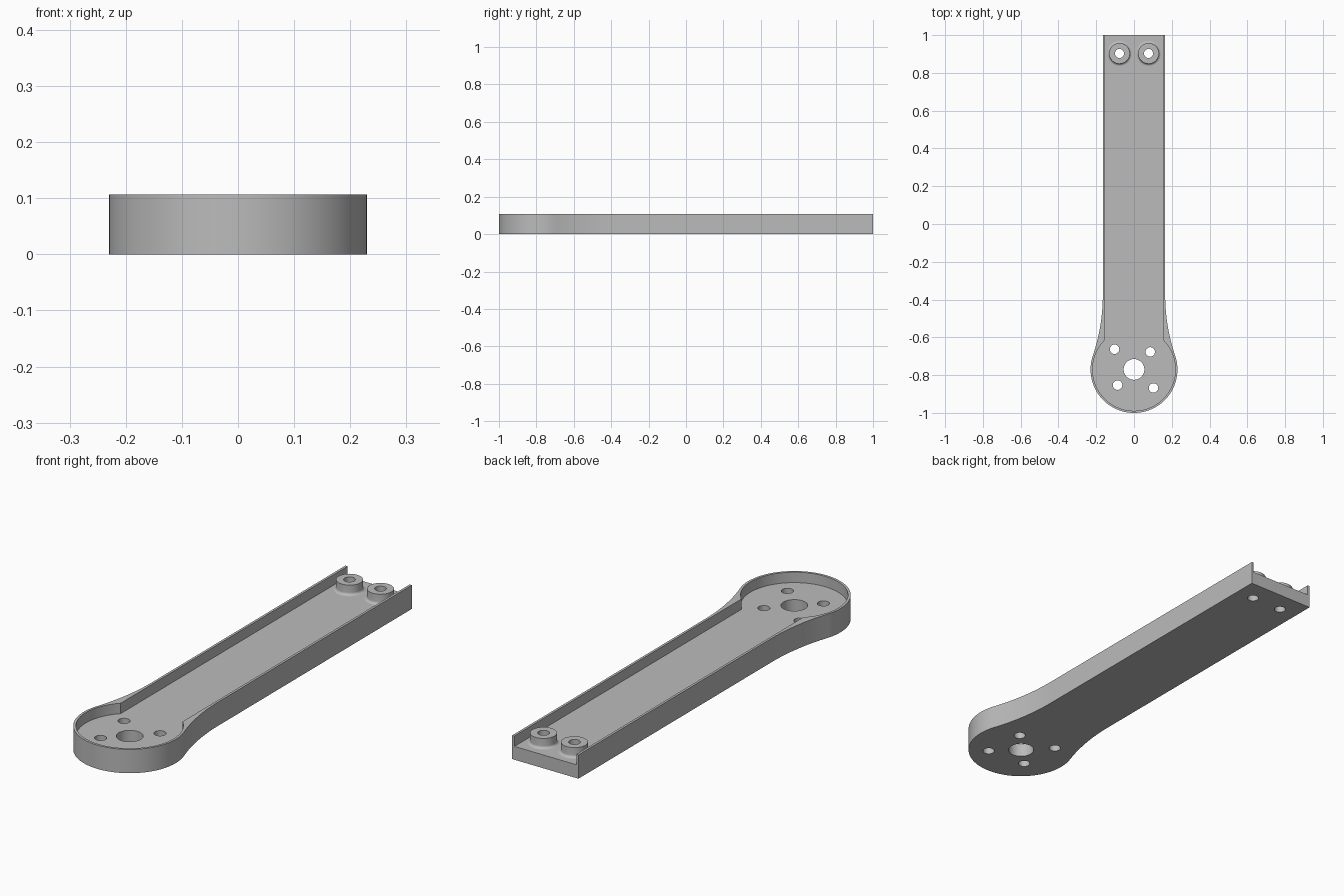
import bpy, bmesh, math

if "Cube" in bpy.data.objects:
    bpy.data.objects.remove(bpy.data.objects["Cube"], do_unlink=True)

HEIGHT, FLOOR = 0.107, 0.06
HUB_Y, HUB_R = -0.77, 0.23
HALF_W, WALL, FLARE_R = 0.165, 0.011, 1.0
BOSS_X, BOSS_Y, BOSS_HOLE = 0.077, 0.903, 0.024

grey = bpy.data.materials.new("plain grey")
grey.use_nodes = True
grey.diffuse_color = (0.5, 0.5, 0.5, 1)
grey.node_tree.nodes["Principled BSDF"].inputs["Base Color"].default_value = (0.5, 0.5, 0.5, 1)


def arc(cx, cy, r, start, end, steps):
    angles = [start + (end - start) * i / steps for i in range(steps + 1)]
    return [(cx + r * math.cos(a), cy + r * math.sin(a)) for a in angles]


def prism(bm, outline, z0, z1):
    face = bm.faces.new([bm.verts.new((x, y, z0)) for x, y in outline])
    top = bmesh.ops.extrude_face_region(bm, geom=[face])["geom"]
    verts = [v for v in top if isinstance(v, bmesh.types.BMVert)]
    bmesh.ops.translate(bm, verts=verts, vec=(0, 0, z1 - z0))


def finish(name, bm):
    bmesh.ops.recalc_face_normals(bm, faces=bm.faces)
    mesh = bpy.data.meshes.new(name)
    bm.to_mesh(mesh)
    bm.free()
    mesh.materials.append(grey)
    obj = bpy.data.objects.new(name, mesh)
    bpy.context.collection.objects.link(obj)
    return obj


def mirrored(half):
    # half runs from the front centre to the back right corner
    return half + [(-x, y) for x, y in reversed(half) if abs(x) > 1e-5]


# Arm body: round hub flowing through a tangent flare into a straight bar
dy = math.sqrt((FLARE_R + HUB_R) ** 2 - (HALF_W + FLARE_R) ** 2)
tangent = math.atan2(dy, HALF_W + FLARE_R)
half = arc(0, HUB_Y, HUB_R, -math.pi / 2, tangent, 40)
half += arc(HALF_W + FLARE_R, HUB_Y + dy, FLARE_R, math.pi + tangent, math.pi, 16)[1:]
half.append((HALF_W, 1.0))
bm = bmesh.new()
prism(bm, mirrored(half), 0, HEIGHT)
body = finish("arm_body", bm)

# Pocket: round recess joined to a channel open at the back
inner_r, inner_w = HUB_R - WALL, HALF_W - WALL
pocket_half = arc(0, HUB_Y, inner_r, -math.pi / 2, math.acos(inner_w / inner_r), 40)
pocket_half.append((inner_w, 1.1))
bm = bmesh.new()
prism(bm, mirrored(pocket_half), FLOOR, HEIGHT + 0.1)
pocket = finish("pocket_cutter", bm)

# Through holes: shaft, four motor screws, two boss screws
holes = [(0, HUB_Y, 0.055), (-0.103, -0.663, 0.025), (0.086, -0.677, 0.025),
         (-0.087, -0.853, 0.025), (0.103, -0.868, 0.025),
         (-BOSS_X, BOSS_Y, BOSS_HOLE), (BOSS_X, BOSS_Y, BOSS_HOLE)]
bm = bmesh.new()
for x, y, r in holes:
    prism(bm, arc(x, y, r, 0, math.tau, 32)[:-1], -0.1, HEIGHT + 0.1)
pins = finish("hole_cutter", bm)

for cutter in (pocket, pins):
    cutter.hide_render = True
    mod = body.modifiers.new(cutter.name, "BOOLEAN")
    mod.operation, mod.solver, mod.object = "DIFFERENCE", "EXACT", cutter

# Bake the cuts and drop the cutters
graph = bpy.context.evaluated_depsgraph_get()
baked = bpy.data.meshes.new_from_object(body.evaluated_get(graph))
body.modifiers.clear()
body.data = baked
for cutter in (pocket, pins):
    bpy.data.objects.remove(cutter, do_unlink=True)

# Screw bosses: turned rings with a filleted foot
boss_r, fillet = 0.055, 0.012
profile = arc(boss_r + fillet, FLOOR + fillet, fillet, -math.pi / 2, -math.pi, 6)
profile += [(boss_r, HEIGHT - 0.002), (BOSS_HOLE, HEIGHT - 0.002), (BOSS_HOLE, FLOOR)]
parts = [body]
for side, name in ((1, "left_boss"), (-1, "right_boss")):
    bm = bmesh.new()
    verts = [bm.verts.new((r, 0, z)) for r, z in profile]
    edges = [bm.edges.new(pair) for pair in zip(verts, verts[1:])]
    bmesh.ops.spin(bm, geom=verts + edges, cent=(0, 0, 0), axis=(0, 0, 1),
                   angle=math.tau, steps=32)
    bmesh.ops.remove_doubles(bm, verts=bm.verts, dist=1e-5)
    bmesh.ops.translate(bm, verts=bm.verts, vec=(side * BOSS_X, BOSS_Y, 0))
    boss = finish(name, bm)
    # Open ring: make sure the flat top points up
    top = max(boss.data.polygons, key=lambda p: p.center.z)
    if top.normal.z < 0:
        boss.data.flip_normals()
    parts.append(boss)

# Smooth the curved walls, keep the edges crisp
bpy.ops.object.select_all(action="DESELECT")
for obj in parts:
    obj.select_set(True)
bpy.context.view_layer.objects.active = body
bpy.ops.object.shade_smooth_by_angle(angle=math.radians(30))
